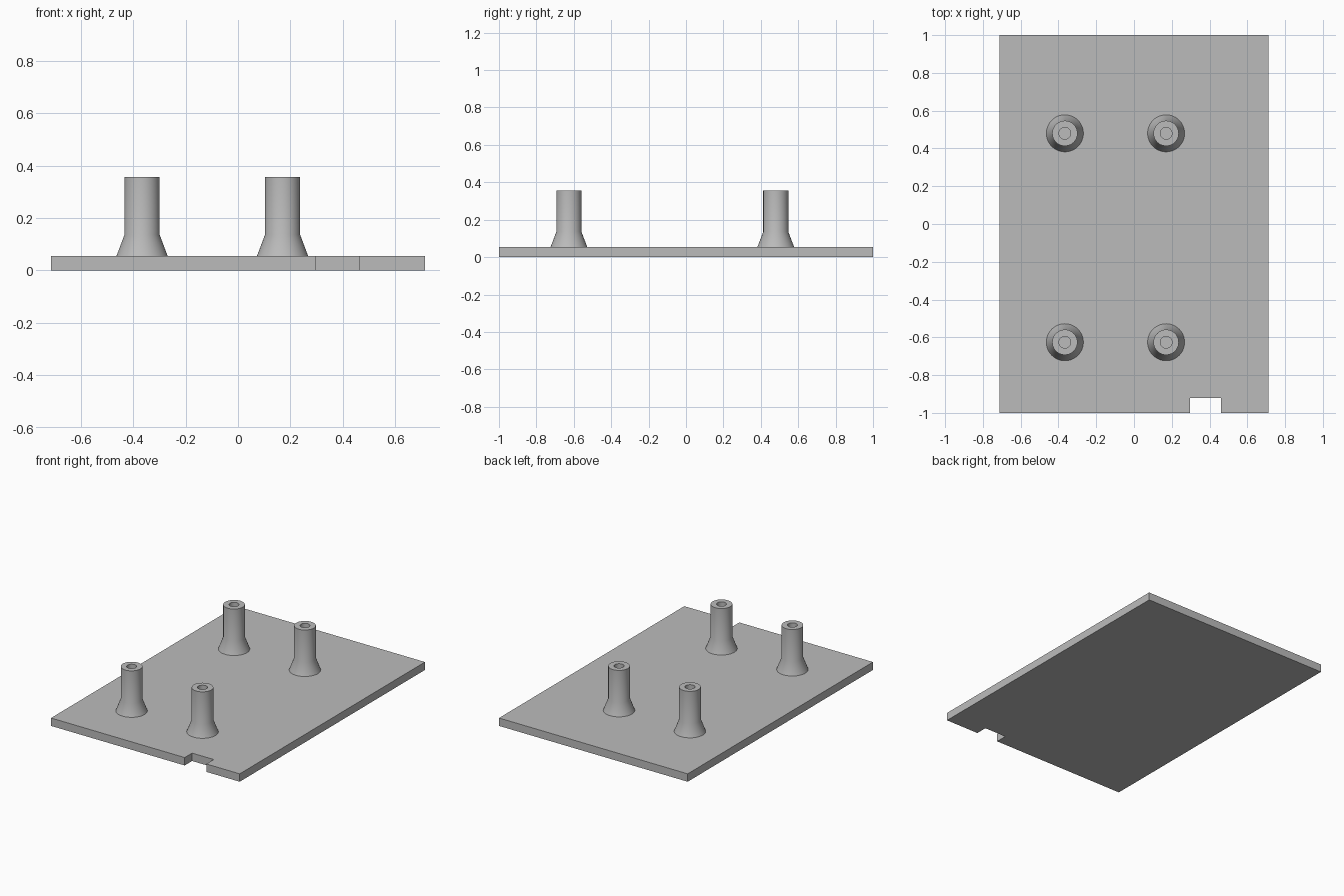
import bpy, bmesh, math

cube = bpy.data.objects.get("Cube")
if cube:
    bpy.data.objects.remove(cube, do_unlink=True)

PLATE_TOP = 0.054
GREY = (0.5, 0.5, 0.5, 1.0)
mat = bpy.data.materials.new("plain grey")
mat.use_nodes = True
mat.diffuse_color = GREY
mat.node_tree.nodes["Principled BSDF"].inputs["Base Color"].default_value = GREY


def make_object(name, bm):
    bmesh.ops.recalc_face_normals(bm, faces=bm.faces[:])
    mesh = bpy.data.meshes.new(name)
    bm.to_mesh(mesh)
    bm.free()
    mesh.materials.append(mat)
    obj = bpy.data.objects.new(name, mesh)
    bpy.context.collection.objects.link(obj)
    return obj


def prism(name, outline, z0, z1, rim=None):
    """Extrude an outline upward; with rim, keep only a border of that width."""
    bm = bmesh.new()
    face = bm.faces.new([bm.verts.new((x, y, z0)) for x, y in outline])
    if rim:
        bmesh.ops.inset_region(bm, faces=[face], thickness=rim)
        bmesh.ops.delete(bm, geom=[face], context='FACES')
    grown = bmesh.ops.extrude_face_region(bm, geom=bm.faces[:], use_keep_orig=True)
    verts = [v for v in grown["geom"] if isinstance(v, bmesh.types.BMVert)]
    bmesh.ops.translate(bm, verts=verts, vec=(0, 0, z1 - z0))
    return make_object(name, bm)


# Base plate with a cable notch in the front edge
W, N0, N1, NY = 0.713, 0.297, 0.461, -0.92
plate = prism("base_plate",
              [(-W, -1), (N0, -1), (N0, NY), (N1, NY), (N1, -1), (W, -1), (W, 1), (-W, 1)],
              0, PLATE_TOP)

# Sealing groove sunk into the top of the plate
GX, G0, G1 = 0.627, -0.856, 0.916
cutter = prism("groove_cutter", [(-GX, G0), (GX, G0), (GX, G1), (-GX, G1)],
               PLATE_TOP - 0.025, PLATE_TOP + 0.05, rim=0.025)
cutter.hide_render = True
mod = plate.modifiers.new("groove", 'BOOLEAN')
mod.operation, mod.solver, mod.object = 'DIFFERENCE', 'EXACT', cutter
bpy.context.view_layer.objects.active = plate
bpy.ops.object.modifier_apply(modifier=mod.name)
bpy.data.objects.remove(cutter, do_unlink=True)


# Hollow standoff: flared foot, straight shaft, blind screw hole
def standoff(name, x, y):
    profile = [(0.098, PLATE_TOP), (0.067, 0.136), (0.067, 0.357),
               (0.031, 0.357), (0.031, PLATE_TOP + 0.002), (0, PLATE_TOP + 0.002)]
    bm = bmesh.new()
    verts = [bm.verts.new((r, 0, z)) for r, z in profile]
    edges = [bm.edges.new(pair) for pair in zip(verts, verts[1:])]
    bmesh.ops.spin(bm, geom=verts + edges, cent=(0, 0, 0), axis=(0, 0, 1),
                   angle=math.tau, steps=48)
    bmesh.ops.remove_doubles(bm, verts=bm.verts[:], dist=0.0001)
    obj = make_object(name, bm)
    obj.location = (x, y, 0)
    bpy.ops.object.select_all(action='DESELECT')
    obj.select_set(True)
    bpy.context.view_layer.objects.active = obj
    bpy.ops.object.shade_smooth_by_angle(angle=math.radians(35))


for row, y in (("front", -0.626), ("back", 0.48)):
    for side, x in (("right", -0.366), ("left", 0.17)):
        standoff(f"{row}_{side}_standoff", x, y)
